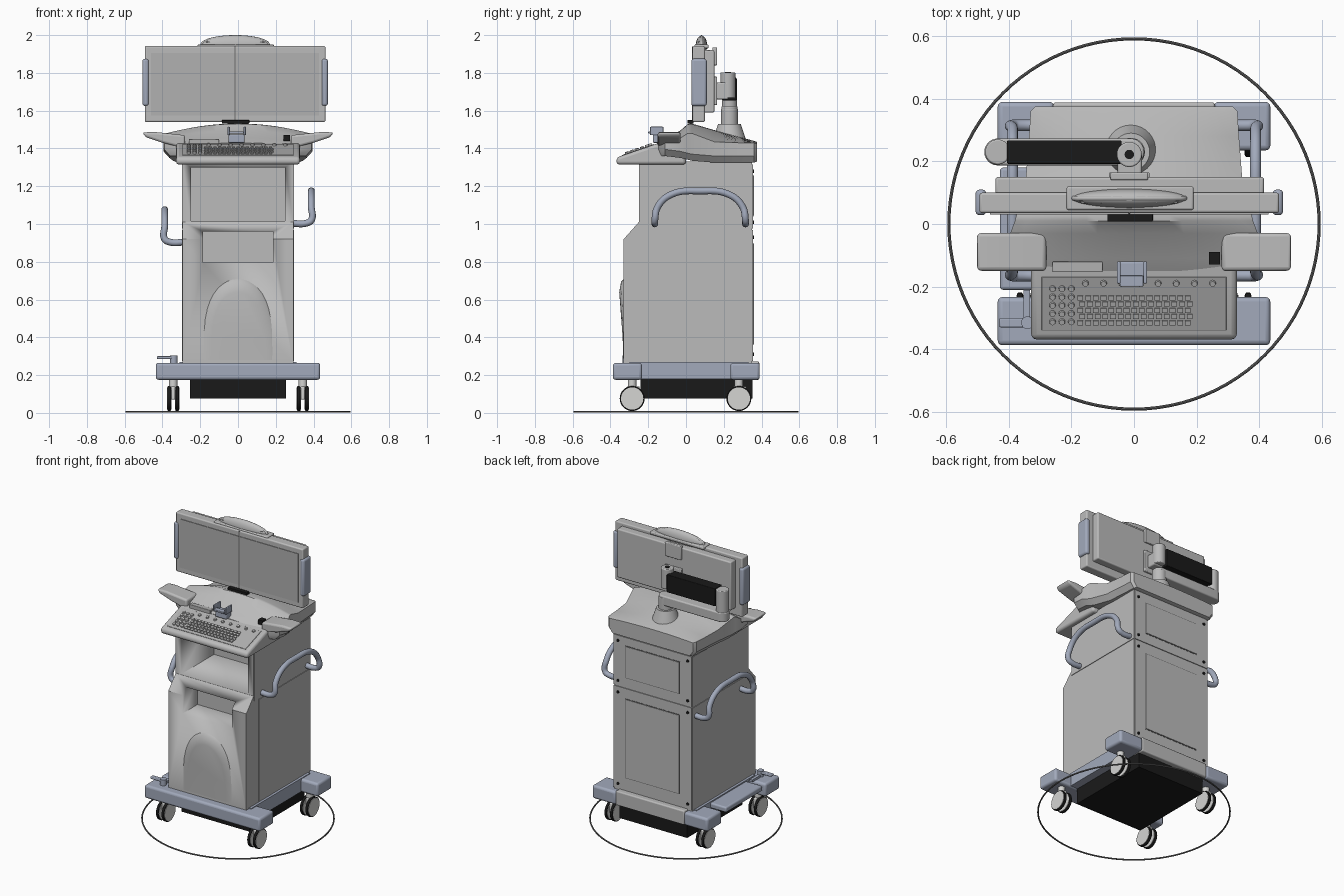
import bpy, bmesh, math
from mathutils import Matrix, Vector

if "Cube" in bpy.data.objects:
    bpy.data.objects.remove(bpy.data.objects["Cube"])


def material(name, r, g, b):
    m = bpy.data.materials.new(name)
    m.use_nodes = True
    m.diffuse_color = (r, g, b, 1)
    m.node_tree.nodes["Principled BSDF"].inputs["Base Color"].default_value = (r, g, b, 1)
    return m


GREY = material("shell grey", .5, .5, .5)
SCREEN = material("screen grey", .44, .44, .44)
BLUE = material("slate blue", .36, .4, .5)
LIGHT = material("caster grey", .66, .66, .65)
BLACK = material("black", .01, .01, .01)
RING = material("ring grey", .15, .15, .15)


def finish(name, bm, mat, bevel=0):
    """Turn a bmesh into a shaded object, with optional rounded edges."""
    bmesh.ops.recalc_face_normals(bm, faces=bm.faces)
    mesh = bpy.data.meshes.new(name)
    bm.to_mesh(mesh)
    bm.free()
    mesh.materials.append(mat)
    ob = bpy.data.objects.new(name, mesh)
    bpy.context.collection.objects.link(ob)
    if bevel:
        mod = ob.modifiers.new("rounding", "BEVEL")
        mod.width, mod.segments, mod.limit_method = bevel, 3, "ANGLE"
    for other in bpy.context.selected_objects:
        other.select_set(False)
    ob.select_set(True)
    bpy.context.view_layer.objects.active = ob
    bpy.ops.object.shade_smooth_by_angle(angle=math.radians(35))
    return ob


def add_box(bm, x, y, z):
    size = Matrix.Diagonal((x[1] - x[0], y[1] - y[0], z[1] - z[0], 1))
    mid = Matrix.Translation((sum(x) / 2, sum(y) / 2, sum(z) / 2))
    bmesh.ops.create_cube(bm, size=1, matrix=mid @ size)


def box(name, x, y, z, mat=GREY, bevel=0):
    bm = bmesh.new()
    add_box(bm, x, y, z)
    return finish(name, bm, mat, bevel)


def loft(name, rings, mat=GREY, bevel=0):
    """Skin a list of equal closed rings and cap both ends."""
    bm = bmesh.new()
    loops = [[bm.verts.new(p) for p in ring] for ring in rings]
    n = len(loops[0])
    for a, b in zip(loops, loops[1:]):
        for i in range(n):
            bm.faces.new((a[i], a[(i + 1) % n], b[(i + 1) % n], b[i]))
    bm.faces.new(loops[0])
    bm.faces.new(loops[-1])
    return finish(name, bm, mat, bevel)


def prism(name, pts, axis, span, mat=GREY, bevel=0):
    place = {"x": lambda p, d: (d, *p), "y": lambda p, d: (p[0], d, p[1]), "z": lambda p, d: (*p, d)}[axis]
    return loft(name, [[place(p, d) for p in pts] for d in span], mat, bevel)


def cylinder(name, at, r, depth, axis="z", mat=GREY, top=None, bevel=0):
    bm = bmesh.new()
    turn = {"z": Matrix(), "x": Matrix.Rotation(math.pi / 2, 4, "Y"), "y": Matrix.Rotation(math.pi / 2, 4, "X")}[axis]
    bmesh.ops.create_cone(bm, cap_ends=True, segments=32, radius1=r, radius2=r if top is None else top,
                          depth=depth, matrix=Matrix.Translation(at) @ turn)
    return finish(name, bm, mat, bevel)


def stadium(x0, x1, y, r):
    arc = [math.pi * (i / 12 + .5) for i in range(13)]
    left = [(x0 + r * math.cos(a), y + r * math.sin(a)) for a in arc]
    return left + [(x1 - r * math.cos(a), y - r * math.sin(a)) for a in arc]


def tube(name, pts, r, mat):
    """Round bar through smooth points."""
    curve = bpy.data.curves.new(name, "CURVE")
    curve.dimensions, curve.bevel_depth, curve.bevel_resolution = "3D", r, 4
    curve.use_fill_caps = True
    spline = curve.splines.new("BEZIER")
    spline.bezier_points.add(len(pts) - 1)
    for bp, p in zip(spline.bezier_points, pts):
        bp.co, bp.handle_left_type, bp.handle_right_type = p, "AUTO", "AUTO"
    curve.materials.append(mat)
    ob = bpy.data.objects.new(name, curve)
    bpy.context.collection.objects.link(ob)


# Cabinet with two open bays at the front
cabinet = prism("cabinet", [(.35, .26), (-.33, .26), (-.33, .92), (-.25, 1.01), (-.25, 1.33), (.35, 1.33)],
                "x", (-.293, .293))
for bay, x, y, z in (("upper_bay", .25, (-.5, .1), (1.015, 1.3)), ("lower_bay", .185, (-.5, -.17), (.795, .96))):
    cutter = box(bay + "_cutter", (-x, x), y, z)
    cutter.hide_render = True
    mod = cabinet.modifiers.new(bay, "BOOLEAN")
    mod.operation, mod.solver, mod.object = "DIFFERENCE", "EXACT", cutter
    bpy.context.view_layer.objects.active = cabinet
    bpy.ops.object.modifier_apply(modifier=bay)
    bpy.data.objects.remove(cutter)

# Arched swelling low on the front
arch = lambda w, h, y: [(w * math.cos(math.pi * i / 20), y(h * math.sin(math.pi * i / 20)),
                         .28 + h * math.sin(math.pi * i / 20) ** .6) for i in range(21)]
loft("front_swelling", [arch(.185, .43, lambda h: -.329), arch(.175, .415, lambda h: -.331 - .03 * h),
                        arch(.14, .36, lambda h: -.332 - .06 * h)])

# Side and rear panels with fasteners
for s in (-1, 1):
    side = sorted((s * .29, s * .297))
    box("upper_side_panel", side, (-.245, .352), (.975, 1.315))
    box("lower_side_panel", side, (-.2, .352), (.275, .968))
    for z in (.31, .93, 1.01, 1.28):
        cylinder("fastener", (s * .262, .358, z), .009, .006, "y", BLACK)
for z in ((.275, .968), (.975, 1.315)):
    box("rear_panel", (-.29, .29), (.345, .355), z)
for z in ((.36, .9), (1.04, 1.26)):
    box("rear_hatch_gap", (-.205, .205), (.35, .3565), z, RING)
    box("rear_hatch", (-.2, .2), (.35, .359), (z[0] + .005, z[1] - .005))

# Base frame
box("front_bumper", (-.435, .435), (-.387, -.233), (.175, .265), BLUE, .015)
box("base_frame", (-.31, .31), (-.3, .33), (.18, .27), BLUE)
box("rear_base_cover", (-.258, .258), (.3, .388), (.175, .272), GREY, .008)
box("brake_plate", (-.428, -.28), (-.21, .18), (.225, .262), BLUE, .01)
box("undertray", (-.255, .255), (-.24, .352), (.075, .185), BLACK)
cylinder("brake_post", (-.34, -.315, .28), .02, .05, mat=BLUE)
box("brake_pedal", (-.43, -.325), (-.33, -.3), (.285, .3), BLUE, .005)
box("brake_link", (-.352, -.332), (-.31, -.21), (.265, .28), BLUE)

# Casters under each corner
for s in (-1, 1):
    box("rear_bumper", sorted((s * .255, s * .435)), (.235, .39), (.175, .265), BLUE, .015)
    for y in (-.285, .28):
        x = s * .343
        cylinder("caster_stem", (x, y, .15), .022, .08, mat=LIGHT)
        box("caster_fork", (x - .01, x + .01), (y - .03, y + .04), (.07, .14), LIGHT, .006)
        for off in (-.021, .021):
            cylinder("caster_tyre", (x + off, y, .076), .066, .018, "x", BLACK, bevel=.004)
            cylinder("caster_disc", (x + off, y, .076), .059, .023, "x", LIGHT)
bpy.ops.mesh.primitive_torus_add(major_radius=.591, minor_radius=.005, major_segments=96,
                                 minor_segments=8, location=(0, 0, .006))
bpy.context.object.name = "floor_ring"
bpy.context.object.data.materials.append(RING)

# Side grab handles, one higher than the other
for s, low in ((1, 1.0), (-1, .9)):
    arc = [(-.165, .02), (-.15, .09), (-.08, .155), (.075, .175), (.23, .155), (.3, .09), (.315, .02)]
    path = [(s * .388, y, low + h) for y, h in arc]
    ends = [[(s * x, y, low + .004) for x in (.28, .36)] for y in (-.165, .315)]
    tube("grab_handle", ends[0] + path + ends[1][::-1], .018, BLUE)

# Console hood, swept from back to front
hood = []
for y, w, edge, crown, base in ((.375, .315, 1.425, 1.435, 1.33), (.36, .33, 1.43, 1.44, 1.325),
                                (.28, .335, 1.43, 1.462, 1.325), (.15, .345, 1.435, 1.497, 1.325),
                                (.03, .375, 1.48, 1.532, 1.335), (.01, .38, 1.48, 1.53, 1.34),
                                (-.03, .395, 1.455, 1.495, 1.35), (-.11, .39, 1.43, 1.455, 1.36),
                                (-.15, .32, 1.415, 1.43, 1.36)):
    top = [(w * t / 10, y, edge + (crown - edge) * (1 - (t / 10) ** 2)) for t in range(-10, 11)]
    hood.append(top + [(w, y, base + .035), (w * .92, y, base), (-w * .92, y, base), (-w, y, base + .035)])
loft("console_hood", hood)
for s in (-1, 1):
    wing = [(.28, 1.4), (.4, 1.43), (.49, 1.46), (.505, 1.485), (.44, 1.487), (.28, 1.47)]
    prism("console_wing", [(s * x, z) for x, z in wing], "y", (-.15, -.028), GREY, .012)

# Keyboard tray, with keys laid out in the plane of its slope
prism("keyboard_tray", [(-.368, 1.315), (-.368, 1.352), (-.15, 1.427), (.0, 1.43), (.0, 1.315)],
      "x", (-.328, .328), GREY, .016)
slope = math.atan2(.075, .218)
on_tray = Matrix.Translation((0, -.259, 1.3895)) @ Matrix.Rotation(slope, 4, "X")
plate = box("keyboard_plate", (-.295, .295), (-.085, .095), (-.004, .003), SCREEN, .002)
bm = bmesh.new()
for row in range(5):
    for col in range(15):
        x, y = -.18 + col * .0245 + row % 2 * .006, -.065 + row * .021
        add_box(bm, (x, x + .018), (y, y + .015), (0, .009))
keys = finish("keys", bm, GREY)
bm = bmesh.new()
spots = [(-.26 + c * .03, -.055 + r * .028) for c in range(3) for r in range(5)]
spots += [(-.155 + c * .058, .075) for c in range(8)]
for x, y in spots:
    bmesh.ops.create_cone(bm, cap_ends=True, segments=12, radius1=.011, radius2=.009, depth=.012,
                          matrix=Matrix.Translation((x, y, .006)))
buttons = finish("round_buttons", bm, GREY)
for ob in (plate, keys, buttons):
    ob.matrix_world = on_tray

# Console fittings: drive slot, socket, probe clip, latch
box("drive_slot", (-.26, -.1), (-.154, -.12), (1.42, 1.45), SCREEN, .003)
box("socket", (.24, .275), (-.13, -.09), (1.44, 1.47), BLACK)
box("clip_base", (-.05, .035), (-.175, -.12), (1.43, 1.475), BLUE, .006)
box("clip_lip", (-.045, .03), (-.2, -.165), (1.478, 1.49), BLUE, .003)
for x in (-.055, .03):
    box("clip_prong", (x, x + .012), (-.19, -.12), (1.47, 1.515), BLUE, .004)
box("latch", (-.085, .06), (.008, .04), (1.532, 1.55), BLACK, .003)

# Twin display
box("display_frame", (-.493, .463), (.035, .1), (1.54, 1.942), GREY, .008)
box("display_back", (-.442, .415), (.09, .15), (1.59, 1.92), GREY, .008)
for x in ((-.46, -.018), (-.012, .43)):
    box("screen", x, (.031, .04), (1.575, 1.905), SCREEN)
box("display_seam", (-.018, -.012), (.033, .04), (1.55, 1.94), RING)
for x in ((-.506, -.472), (.442, .476)):
    box("display_grip", x, (.028, .11), (1.625, 1.875), BLUE, .013)
box("top_bracket", (-.075, .045), (.14, .165), (1.84, 1.935), GREY, .005)

# Carrying handle above the display
box("handle_foot", (-.215, .19), (.045, .12), (1.93, 1.95), GREY, .006)
bm = bmesh.new()
bmesh.ops.create_uvsphere(bm, u_segments=32, v_segments=16, radius=1,
                          matrix=Matrix.Translation((-.015, .082, 1.945)) @ Matrix.Diagonal((.183, .03, .053, 1)))
finish("handle_dome", bm, GREY)
rim = [(-.015 + .178 * math.cos(math.pi * i / 12), .082, 1.945 + .047 * math.sin(math.pi * i / 12)) for i in range(13)]
tube("handle_rim", rim, .008, GREY)
for i in (2, 4, 6, 8, 10):
    tube("handle_spoke", [(-.015, .055, 1.95), Vector(rim[i]) + Vector((0, -.012, -.004))], .004, SCREEN)

# Folding support arm
cylinder("arm_collar", (-.01, .23, 1.485), .09, .09, top=.06)
cylinder("arm_column", (-.01, .23, 1.56), .045, .1, bevel=.004)
prism("lower_arm", stadium(-.435, -.01, .23, .043), "z", (1.56, 1.625), GREY, .008)
cylinder("elbow", (-.435, .23, 1.67), .04, .2, bevel=.005)
box("upper_arm", (-.405, -.04), (.192, .267), (1.655, 1.775), BLACK, .004)
cylinder("wrist", (-.015, .222, 1.735), .04, .135, bevel=.005)
cylinder("wrist_cap", (-.015, .222, 1.803), .015, .006, mat=BLACK)
box("display_neck", (-.052, .025), (.14, .225), (1.66, 1.75), GREY, .008)
box("display_mount", (-.08, .05), (.145, .165), (1.63, 1.78), GREY, .005)
